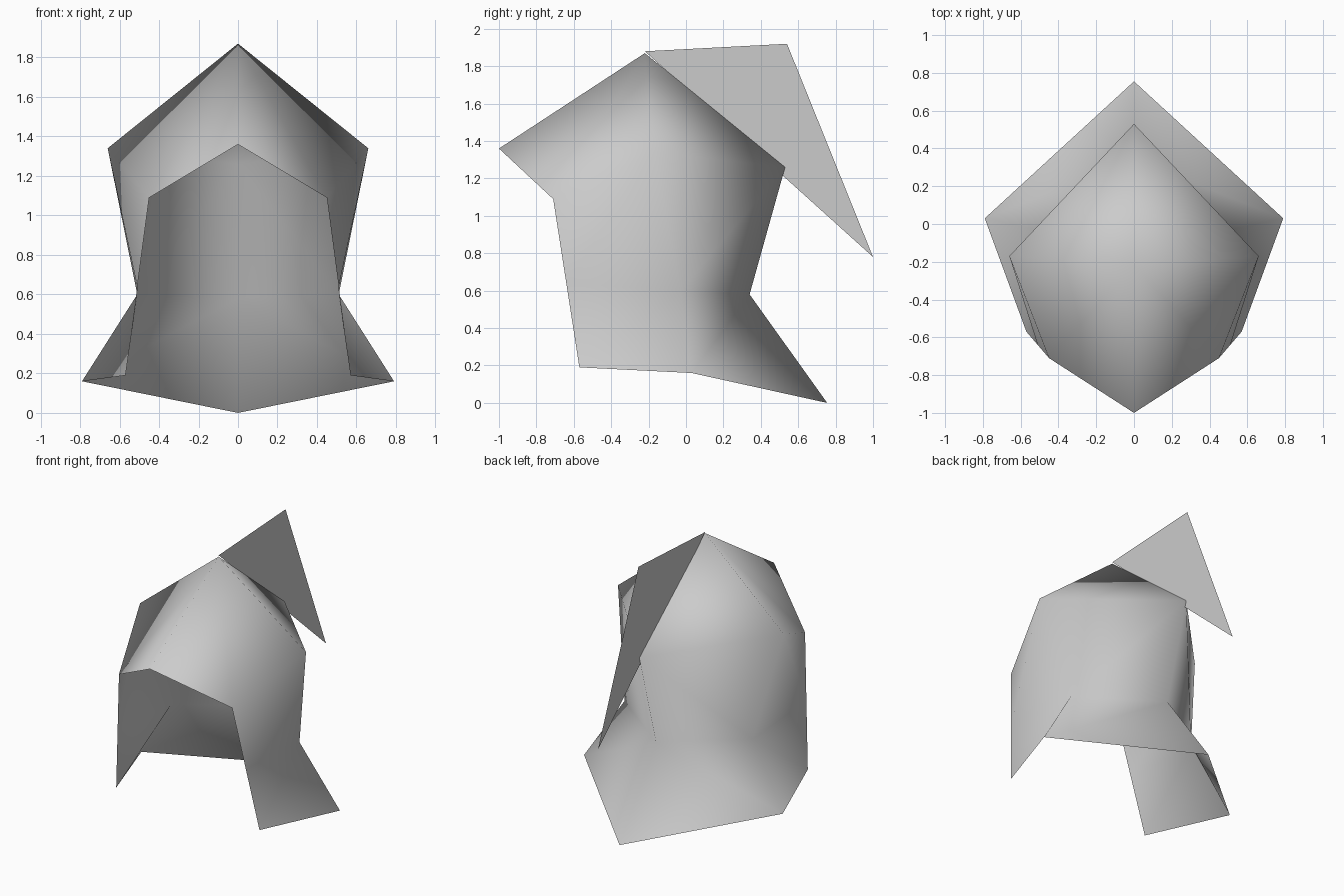
import bpy

cube = bpy.data.objects.get("Cube")
if cube:
    bpy.data.objects.remove(cube, do_unlink=True)

# One plain grey for everything
grey = bpy.data.materials.new("plain_grey")
grey.diffuse_color = (0.6, 0.6, 0.6, 1)
grey.use_nodes = True
bsdf = grey.node_tree.nodes["Principled BSDF"]
bsdf.inputs["Base Color"].default_value = (0.6, 0.6, 0.6, 1)
bsdf.inputs["Roughness"].default_value = 0.8


def sheet(name, points, faces, smooth):
    """Make a thin sheet from named points and faces listing those names."""
    index = {key: i for i, key in enumerate(points)}
    mesh = bpy.data.meshes.new(name)
    mesh.from_pydata(list(points.values()), [],
                     [[index[k] for k in f.split()] for f in faces])
    mesh.materials.append(grey)
    for poly in mesh.polygons:
        poly.use_smooth = smooth
    mesh.update()
    obj = bpy.data.objects.new(name, mesh)
    bpy.context.collection.objects.link(obj)
    return obj


# Helmet shell: left half, open at the face and the bottom
shell = sheet("helmet_shell", {
    "crown": (0, -0.22, 1.87),
    "brow": (0, -1.0, 1.36),
    "back": (0, 0.53, 1.26),
    "nape": (0, 0.34, 0.58),
    "tail": (0, 0.755, 0),
    "temple": (0.45, -0.71, 1.09),
    "side": (0.66, -0.17, 1.34),
    "waist": (0.51, -0.03, 0.6),
    "cheek": (0.51, -0.64, 0.64),
    "jaw": (0.57, -0.57, 0.19),
    "flare": (0.79, 0.03, 0.16),
}, [
    "crown brow temple side",
    "crown side back",
    "back side waist nape",
    "side temple cheek waist",
    "waist cheek jaw flare",
    "nape waist flare tail",
], True)

# Mirror to the right half, welded on the centre line
mirror = shell.modifiers.new("mirror", "MIRROR")
mirror.use_clip = True
mirror.merge_threshold = 0.001

# Crest: flat triangular fin on the centre line
sheet("crest_fin", {
    "front": (0, -0.22, 1.88),
    "top": (0, 0.54, 1.92),
    "tip": (0, 1.0, 0.78),
}, ["front tip top"], False)
